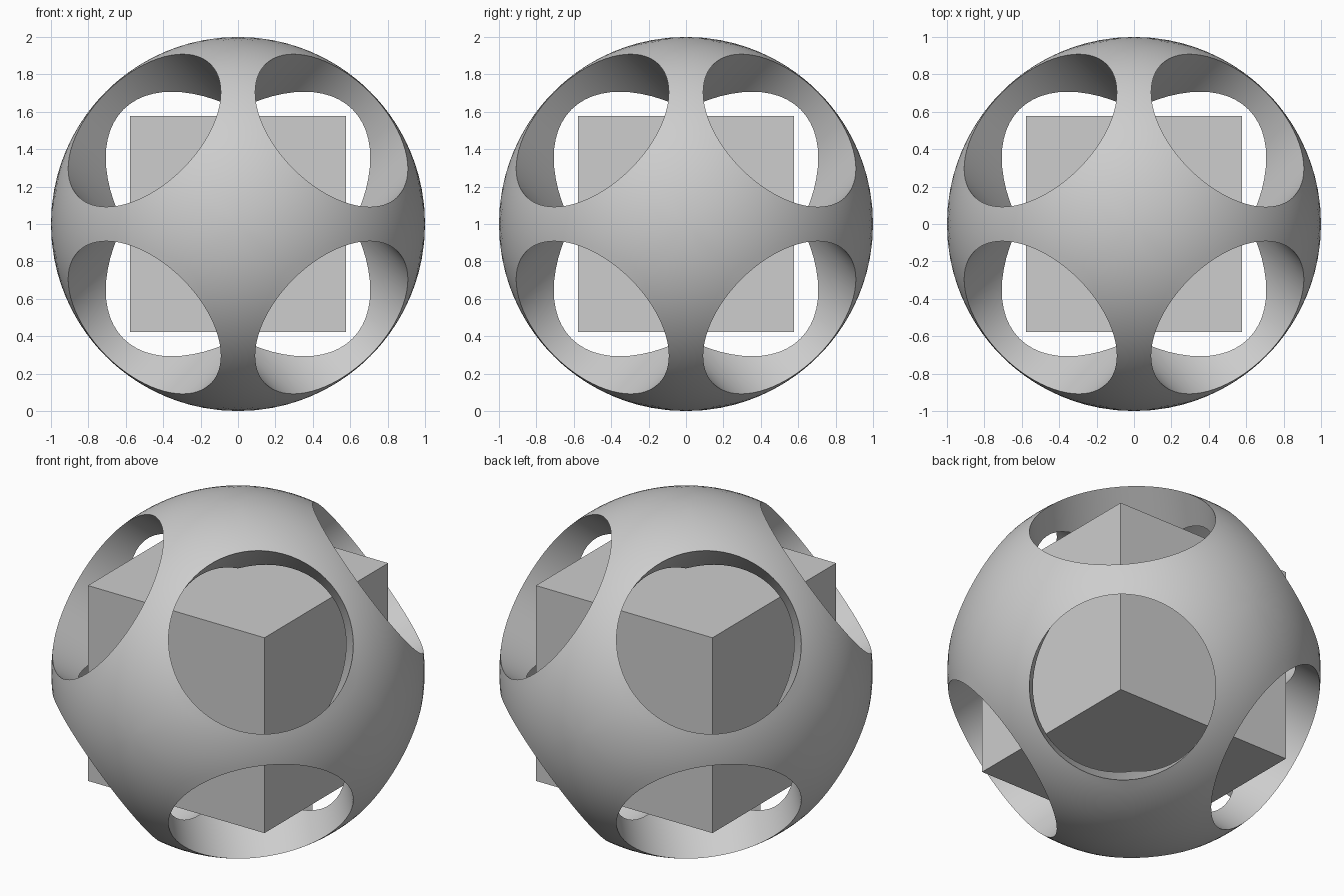
import bpy
import bmesh
from math import atan2, cos, pi, radians, sin, sqrt
from mathutils import Vector

default = bpy.data.objects.get("Cube")
if default:
    bpy.data.objects.remove(default, do_unlink=True)

CENTRE = Vector((0, 0, 1))
HOLE_RADIUS = 0.5
HOLE_ANGLE = radians(30)  # half-angle of each hole on the unit sphere
CUBE_SIDE = 2 / sqrt(3)   # corners touch the unit sphere
STEPS = 72                # sides around each hole
RINGS = 6                 # rings from a hole rim to the octant border

grey = bpy.data.materials.new("plain grey")
grey.use_nodes = True
colour = (0.61, 0.61, 0.61, 1)
grey.diffuse_color = colour
grey.node_tree.nodes["Principled BSDF"].inputs["Base Color"].default_value = colour

# Inner cube
bpy.ops.mesh.primitive_cube_add(size=CUBE_SIDE, location=CENTRE)
cube = bpy.context.object
cube.name = "inner_cube"
cube.data.materials.append(grey)

# One octant of the pierced ball: bore wall, rim, then the outer skin
axis = Vector((1, 1, 1)).normalized()
side = Vector((2, -1, -1)).normalized()
up = axis.cross(side)
bm = bmesh.new()
columns = []
for i in range(STEPS):
    turn = 2 * pi * i / STEPS
    out = side * cos(turn) + up * sin(turn)
    border = atan2(axis.x, -min(out))
    points = [(axis * cos(border) + out * sin(border)) * HOLE_RADIUS / sin(border)]
    for j in range(RINGS + 1):
        tilt = HOLE_ANGLE + (border - HOLE_ANGLE) * j / RINGS
        points.append(axis * cos(tilt) + out * sin(tilt))
    columns.append([bm.verts.new(p) for p in points])
for i, column in enumerate(columns):
    following = columns[(i + 1) % STEPS]
    for j in range(len(column) - 1):
        bm.faces.new((column[j], column[j + 1], following[j + 1], following[j]))
mesh = bpy.data.meshes.new("pierced_sphere")
bm.to_mesh(mesh)
bm.free()

cage = bpy.data.objects.new("pierced_sphere", mesh)
cage.location = CENTRE
mesh.materials.append(grey)
bpy.context.collection.objects.link(cage)
bpy.ops.object.select_all(action="DESELECT")
cage.select_set(True)
bpy.context.view_layer.objects.active = cage

# Mirror to all eight octants
mirror = cage.modifiers.new("octants", "MIRROR")
mirror.use_axis = (True, True, True)
mirror.merge_threshold = 0.0005
bpy.ops.object.modifier_apply(modifier=mirror.name)

# Smooth surfaces with crisp hole rims
bpy.ops.object.shade_smooth_by_angle(angle=radians(30))
